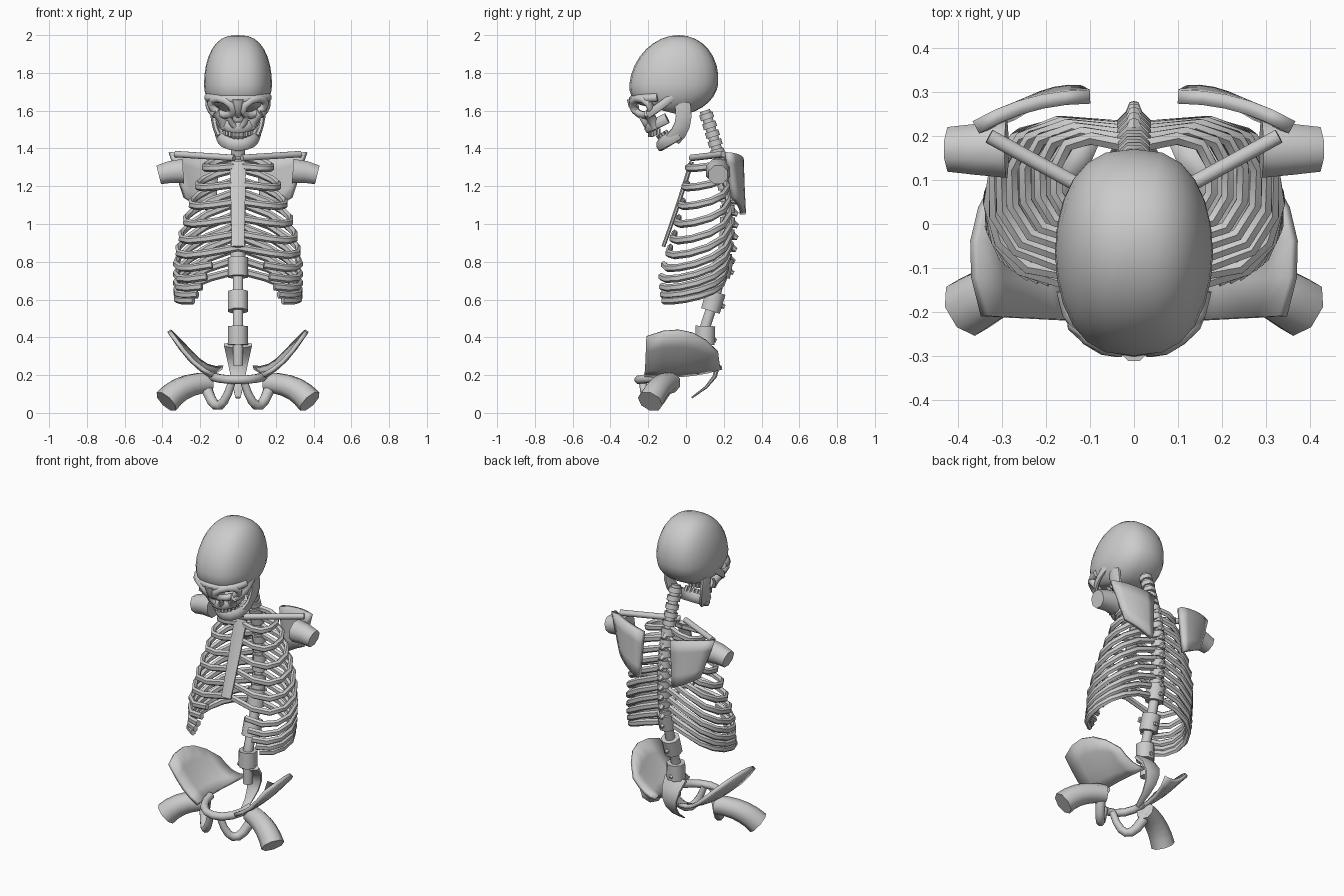
import bpy, bmesh
from math import sin, cos, pi, tau, copysign, radians
from mathutils import Vector

if "Cube" in bpy.data.objects:
    bpy.data.objects.remove(bpy.data.objects["Cube"], do_unlink=True)

bone = bpy.data.materials.new("bone_grey")
bone.use_nodes = True
grey = (.6, .6, .6, 1)
bone.diffuse_color = grey
bone.node_tree.nodes["Principled BSDF"].inputs["Base Color"].default_value = grey


def finish(name, bm):
    bmesh.ops.recalc_face_normals(bm, faces=bm.faces)
    mesh = bpy.data.meshes.new(name)
    bm.to_mesh(mesh)
    bm.free()
    mesh.materials.append(bone)
    part = bpy.data.objects.new(name, mesh)
    bpy.context.collection.objects.link(part)
    bpy.ops.object.select_all(action='DESELECT')
    part.select_set(True)
    bpy.context.view_layer.objects.active = part
    bpy.ops.object.shade_smooth_by_angle(angle=radians(50))
    return part


def bridge(bm, first, second, wrap):
    """Join two equal rows of vertices with quads."""
    for k in range(len(first) if wrap else len(first) - 1):
        j = (k + 1) % len(first)
        bm.faces.new((first[k], first[j], second[j], second[k]))


def tube(name, path, start, end=None, flat=1, sides=8, closed=False):
    """Loft a tapering ring along a path; flat scales its second axis."""
    path = [Vector(p) for p in path]
    count = len(path)
    end = start if end is None else end
    span = path[-1] - path[0]
    steep = abs(span.z) > .7 * span.length
    reference = Vector((0, 1, 0)) if closed or steep else Vector((0, 0, 1))
    bm = bmesh.new()
    rings = []
    for i, centre in enumerate(path):
        ahead = path[(i + 1) % count] if closed else path[min(i + 1, count - 1)]
        behind = path[i - 1] if closed else path[max(i - 1, 0)]
        tangent = (ahead - behind).normalized()
        across = tangent.cross(reference).normalized()
        along = across.cross(tangent) * flat
        radius = start + (end - start) * i / (count - 1)
        turns = [tau * (k + .5) / sides for k in range(sides)]
        rings.append([bm.verts.new(centre + radius * (across * cos(a) + along * sin(a)))
                      for a in turns])
    for first, second in zip(rings, rings[1:]):
        bridge(bm, first, second, True)
    if closed:
        bridge(bm, rings[-1], rings[0], True)
    else:
        bm.faces.new(rings[0])
        bm.faces.new(rings[-1])
    return finish(name, bm)


def sheet(name, top, bottom, thickness, sag):
    """Curved plate stretched between two edges, hanging by sag in the middle."""
    bm = bmesh.new()
    rows = []
    for f in (0, .25, .5, .75, 1):
        drop = Vector((0, 0, sag * sin(pi * f)))
        rows.append([bm.verts.new(a.lerp(b, f) - drop) for a, b in zip(top, bottom)])
    for first, second in zip(rows, rows[1:]):
        bridge(bm, first, second, False)
    part = finish(name, bm)
    solid = part.modifiers.new("thickness", 'SOLIDIFY')
    solid.thickness = thickness
    solid.offset = 0


def bend(start, control, end, count=6):
    """Quadratic curve through space."""
    a, b, c = Vector(start), Vector(control), Vector(end)
    steps = [i / (count - 1) for i in range(count)]
    return [a.lerp(b, t).lerp(b.lerp(c, t), t) for t in steps]


def arch(half_width, y, z, reach, dip, count=9):
    """Half ellipse that runs from left to right round the front."""
    angles = [pi * i / (count - 1) for i in range(count)]
    return [Vector((half_width * cos(a), y - reach * sin(a), z - dip * sin(a))) for a in angles]


def flip(path, side):
    return [Vector((side * p[0], p[1], p[2])) for p in path]


# Cranium: boxy egg with a flattened base that rises towards the brow
bm = bmesh.new()
bmesh.ops.create_uvsphere(bm, u_segments=24, v_segments=16, radius=1)
for vert in bm.verts:
    x, y, z = vert.co
    height = z * (.26 if z > 0 else .17)
    depth = .235 * y + height * .1 - .065
    base = 1.57 - min(depth, 0) / 4
    vert.co = (copysign(.18 * abs(x) ** .75, x), depth, max(1.74 + height, base))
finish("cranium", bm)

# Face and jaws
tube("brow_ridge", arch(.155, -.15, 1.67, .13, .01), .024)
tube("nose_bridge", bend((0, -.28, 1.66), (0, -.28, 1.6), (0, -.24, 1.57)), .035, .014)
tube("upper_jaw", arch(.1, -.1, 1.56, .1, .05), .02, flat=1.5)
tube("lower_jaw", arch(.1, -.04, 1.48, .095, .06), .022, flat=1.6)
for tooth in arch(.08, -.1, 1.52, .09, .03, 13)[2:-2]:
    tube("upper_tooth", [tooth, tooth - Vector((0, 0, .03))], .011, sides=6)
for tooth in arch(.08, -.05, 1.49, .08, .05, 13)[2:-2]:
    tube("lower_tooth", [tooth, tooth + Vector((0, -.02, .03))], .01, sides=6)

# Spine
def spine_y(z):
    return .1 + .12 * max(0, sin(pi * (z - .45) / 1.15))


def vertebra(name, z, radius, height):
    ends = [(0, spine_y(z + h), z + h) for h in (-height / 2, height / 2)]
    tube(name, ends, radius)


def process(name, z, length, radius):
    y = spine_y(z)
    tube(name, [(0, y, z), (0, y + length, z - length / 2)], radius, radius / 3, sides=6)


tube("spine_core", [(0, spine_y(k / 20), k / 20) for k in range(5, 33)], .03)
for i in range(5):
    vertebra("neck_vertebra", 1.57 - .047 * i, .04, .03)
for i in range(9):
    z = 1.33 - .063 * i
    vertebra("chest_vertebra", z, .042, .042)
    process("chest_process", z, .055, .035)
for i in range(3):
    z = .77 - .18 * i
    vertebra("lumbar_vertebra", z, .056, .1)
    process("lumbar_process", z, .06, .03)
tube("sacrum", bend((0, .1, .36), (0, .26, .22), (0, .03, .08)), .08, .015, flat=.3)

# Breastbone
tube("breastbone", bend((0, .03, 1.33), (0, -.04, 1.1), (0, -.12, .88)), .046, .036, flat=.3)


def rib_path(i):
    """Sloping loop; lower ribs are wider and stop short of the front."""
    low = i / 10
    top = 1.355 - .06 * i
    width = .18 + .15 * sin(min(pi / 2, 2.5 * low))
    drop = .06 + .17 * sin(2.5 * low)
    back = spine_y(top)
    front = .03 - .15 * min(1, 1.5 * low)
    reach = pi if i < 6 else pi * (1.08 - .3 * low)
    path = []
    for step in range(8):
        t = reach * step / 7
        y = (back + front) / 2 + (back - front) / 2 * cos(t) + .035 * sin(2 * t)
        path.append((width * abs(sin(t)) ** .75, y, top - drop * sin(.7 * t)))
    return path


for side, label in ((1, "left_"), (-1, "right_")):
    # Ribs
    for i in range(11):
        tube(label + "rib", flip(rib_path(i), side), .016, flat=1.3, sides=6)

    # Eye socket and cheek
    socket = []
    for k in range(10):
        c, s = cos(tau * k / 10), sin(tau * k / 10)
        socket.append((.085 + .06 * c, .035 * (c - s) - .235, 1.62 + .04 * s + .02 * c))
    tube(label + "eye_socket", flip(socket, side), .021, closed=True)
    tube(label + "cheek_arch", flip(bend((.12, -.2, 1.58), (.18, -.14, 1.62), (.15, -.05, 1.69)), side),
         .014, flat=1.6)
    tube(label + "cheek", flip(bend((.12, -.2, 1.59), (.08, -.18, 1.56), (.07, -.16, 1.51)), side), .026)
    tube(label + "nose_edge", flip(bend((.04, -.24, 1.58), (.05, -.22, 1.54), (.01, -.2, 1.51)), side), .016)
    tube(label + "jaw_hinge", flip(bend((.13, -.03, 1.67), (.14, .02, 1.53), (.09, -.07, 1.45)), side),
         .018, flat=2.5)

    # Shoulder
    tube(label + "collarbone", flip([(.02, .03, 1.35), (.33, .2, 1.37)], side), .018)
    blade_top = bend((.36, .22, 1.38), (.24, .29, 1.37), (.1, .29, 1.34))
    blade_tip = bend((.28, .25, 1.14), (.19, .31, 1.08), (.12, .3, 1.05))
    sheet(label + "shoulder_blade", flip(blade_top, side), flip(blade_tip, side), .032, 0)
    tube(label + "upper_arm_head", flip([(.29, .17, 1.28), (.36, .17, 1.275), (.42, .17, 1.26)], side),
         .07, .055)

    # Hip
    crest = bend((.25, .17, .32), (.42, .02, .5), (.34, -.21, .4))
    brim = bend((.08, .19, .24), (.18, 0, .18), (.13, -.22, .2))
    sheet(label + "hip_wing", flip(crest, side), flip(brim, side), .022, .03)
    tube(label + "sit_bone", flip(bend((.03, -.23, .17), (.11, -.2, -.1), (.18, -.08, .18), 8), side),
         .02, .032)
    tube(label + "thigh_bone", flip(bend((.15, -.08, .16), (.3, -.14, .16), (.38, -.19, .06)), side),
         .056, .07)

tube("pelvic_brim", arch(.14, -.08, .2, .17, .025), .024)
